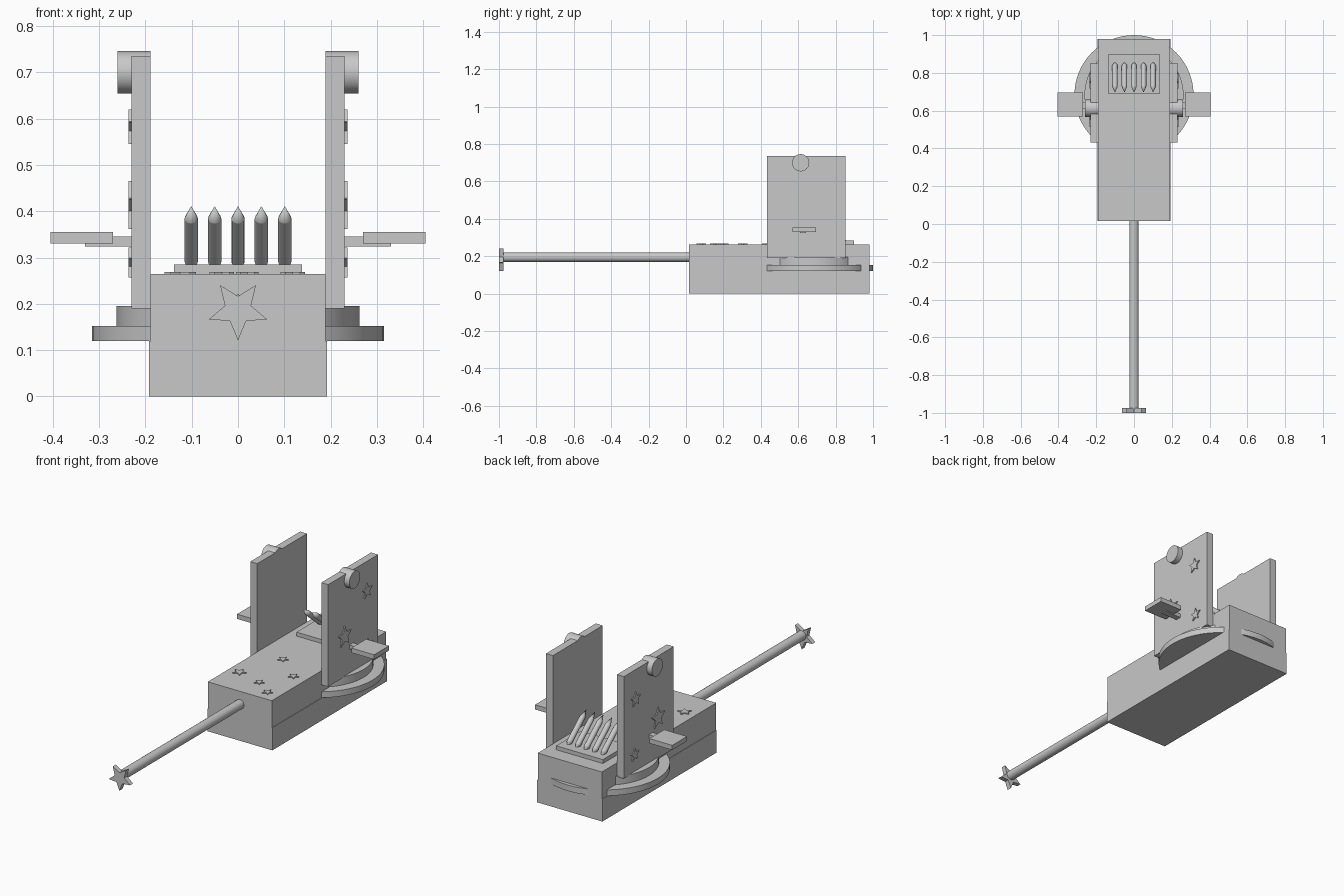
import bpy, bmesh
from math import pi, sin, cos
from mathutils import Matrix, Vector

default = bpy.data.objects.get("Cube")
if default:
    bpy.data.objects.remove(default)

GREY = (0.58, 0.58, 0.58, 1)
grey = bpy.data.materials.new("plain grey")
grey.use_nodes = True
grey.diffuse_color = GREY
grey.node_tree.nodes["Principled BSDF"].inputs["Base Color"].default_value = GREY


def finish(name, bm, smooth=False):
    bmesh.ops.recalc_face_normals(bm, faces=bm.faces)
    mesh = bpy.data.meshes.new(name)
    bm.to_mesh(mesh)
    bm.free()
    mesh.materials.append(grey)
    obj = bpy.data.objects.new(name, mesh)
    bpy.context.collection.objects.link(obj)
    if smooth:
        bpy.ops.object.select_all(action='DESELECT')
        obj.select_set(True)
        bpy.context.view_layer.objects.active = obj
        bpy.ops.object.shade_smooth_by_angle(angle=0.6)
    return obj


def box(name, x, y, z):
    bm = bmesh.new()
    bmesh.ops.create_cube(bm, size=1)
    for v in bm.verts:
        v.co = [lo + (c + 0.5) * (hi - lo) for c, (lo, hi) in zip(v.co, (x, y, z))]
    return finish(name, bm)


def tube(name, start, end, r1, r2=None, sides=40, smooth=True):
    r2 = r1 if r2 is None else r2
    a, b = Vector(start), Vector(end)
    turn = (b - a).to_track_quat('Z', 'Y').to_matrix().to_4x4()
    bm = bmesh.new()
    bmesh.ops.create_cone(bm, cap_ends=True, segments=sides, radius1=r1, radius2=r2,
                          depth=(b - a).length,
                          matrix=Matrix.Translation((a + b) / 2) @ turn)
    return finish(name, bm, smooth)


def star(name, centre, radius, u, v, depth):
    """Five-pointed star in the plane of u and v, first point along v, extruded by depth."""
    u, v, depth, centre = Vector(u), Vector(v), Vector(depth), Vector(centre)
    bm = bmesh.new()
    ring = []
    for i in range(10):
        r = radius * (0.45 if i % 2 else 1)
        ring.append(bm.verts.new(centre + r * (sin(i * pi / 5) * u + cos(i * pi / 5) * v)))
    face = bm.faces.new(ring)
    grown = bmesh.ops.extrude_face_region(bm, geom=[face])["geom"]
    bmesh.ops.translate(bm, vec=depth, verts=[g for g in grown if isinstance(g, bmesh.types.BMVert)])
    return finish(name, bm)


# Long body with a faint seam along its sides
box("body_lower", (-0.192, 0.192), (0.015, 0.98), (0, 0.12))
box("body_upper", (-0.189, 0.189), (0.015, 0.98), (0.12, 0.264))

# Stepped round base passing through the body
tube("base_disc", (0, 0.685, 0.12), (0, 0.685, 0.152), 0.315, sides=64)
tube("base_step", (0, 0.685, 0.152), (0, 0.685, 0.195), 0.262, sides=64)

# Rod with a star tip
tube("rod", (0, -0.98, 0.195), (0, 0.05, 0.195), 0.025, sides=24)
star("rod_star", (0, -0.975, 0.187), 0.066, (1, 0, 0), (0, 0, -1), (0, -0.025, 0))

# Flat stars on the deck
for x, y, r in ((-0.125, 0.19, 0.036), (0.02, 0.15, 0.026), (0.118, 0.08, 0.028),
                (0.118, 0.3, 0.028), (-0.035, 0.43, 0.028)):
    star("deck_star", (x, y, 0.262), r, (1, 0, 0), (0, 1, 0), (0, 0, 0.007))

# Side walls with knob, shelf and stars
for s, side in ((1, "left"), (-1, "right")):
    def span(a, b):
        return sorted((s * a, s * b))
    box(side + "_wall", span(0.189, 0.23), (0.432, 0.852), (0.19, 0.735))
    tube(side + "_knob", (s * 0.189, 0.613, 0.7), (s * 0.26, 0.613, 0.7), 0.046)
    box(side + "_strut", span(0.22, 0.33), (0.61, 0.642), (0.324, 0.345))
    box(side + "_shelf", span(0.27, 0.405), (0.57, 0.695), (0.33, 0.355))
    for y, z, r in ((0.757, 0.579, 0.041), (0.567, 0.408, 0.057), (0.765, 0.286, 0.036)):
        star(side + "_wall_star", (s * 0.228, y, z), r, (0, 1, 0), (0, 0, 1), (s * 0.008, 0, 0))

# Tray with a row of leaning pointed sticks
box("tray", (-0.138, 0.138), (0.69, 0.898), (0.262, 0.285))
foot, tip = Vector((0, 0.855, 0.278)), Vector((0, 0.696, 0.411))
low, high = foot.lerp(tip, 0.1), foot.lerp(tip, 0.8)
for i in range(-2, 3):
    shift = Vector((i * 0.0505, 0, 0))
    tube("stick_foot", foot + shift, low + shift, 0.003, 0.0145, 12)
    tube("stick", low + shift, high + shift, 0.0145, sides=12)
    tube("stick_tip", high + shift, tip + shift, 0.0145, 0, 12)
